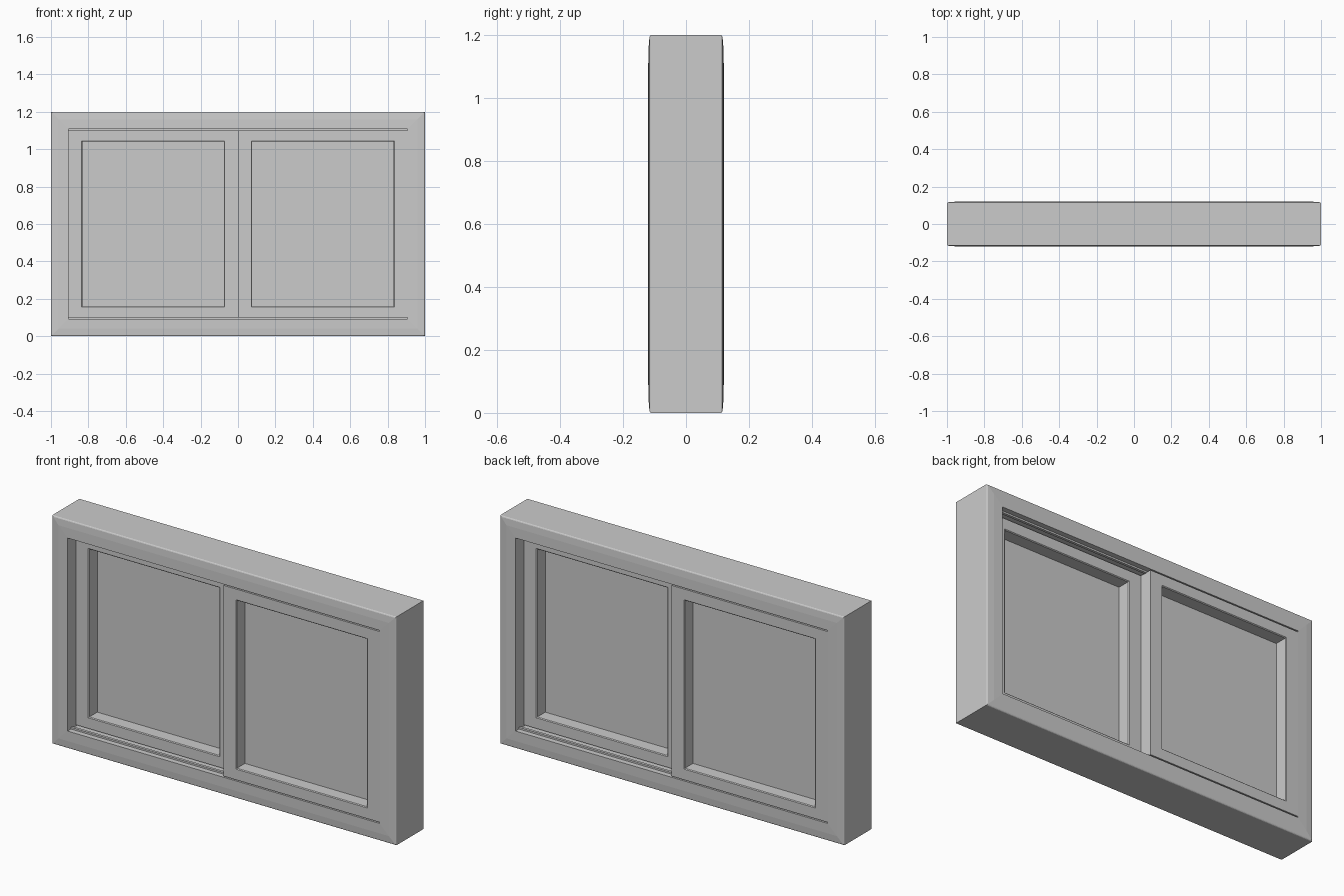
import bpy, bmesh

if "Cube" in bpy.data.objects:
    bpy.data.objects.remove(bpy.data.objects["Cube"])


def finish(name, bm):
    bmesh.ops.recalc_face_normals(bm, faces=bm.faces)
    me = bpy.data.meshes.new(name)
    bm.to_mesh(me)
    bm.free()
    ob = bpy.data.objects.new(name, me)
    bpy.context.collection.objects.link(ob)
    return ob


def ring(name, x0, x1, z0, z1, profile):
    """Sweep a closed (inset_x, inset_z, y) section around a rectangle."""
    bm = bmesh.new()
    loops = []
    for ix, iz, y in profile:
        corners = [(x0 + ix, z0 + iz), (x1 - ix, z0 + iz),
                   (x1 - ix, z1 - iz), (x0 + ix, z1 - iz)]
        loops.append([bm.verts.new((x, y, z)) for x, z in corners])
    for i, a in enumerate(loops):
        b = loops[(i + 1) % len(loops)]
        for j in range(4):
            k = (j + 1) % 4
            bm.faces.new((a[j], a[k], b[k], b[j]))
    return finish(name, bm)


def box(name, x0, x1, y0, y1, z0, z1):
    bm = bmesh.new()
    bmesh.ops.create_cube(bm, size=1)
    for v in bm.verts:
        v.co.x = x1 if v.co.x > 0 else x0
        v.co.y = y1 if v.co.y > 0 else y0
        v.co.z = z1 if v.co.z > 0 else z0
    return finish(name, bm)


# Outer frame with softened outer edges and faintly sloping faces
half = [(0, .111), (.002, .114), (.006, .116), (.04, .119), (.093, .12)]
section = [(i, i, y) for i, y in half] + [(i, i, -y) for i, y in reversed(half)]
ring("outer_frame", -1, 1, 0, 1.2, section)

# Sliding tracks along head and sill, front and back
for side, s in (("front", -1), ("back", 1)):
    ya, yb = sorted((s * .078, s * .092))
    box(side + "_sill_track", -.907, .907, ya, yb, .09, .102)
    box(side + "_head_track", -.907, .907, ya, yb, 1.098, 1.11)

# Two sashes: left one sits to the back, right one to the front
for side, x0, x1, yc in (("left", -.907, 0, .035), ("right", 0, .907, -.035)):
    ya, yb = yc - .085, yc + .085
    sx, sz, b = .075, .06, .004
    ring(side + "_sash", x0, x1, .099, 1.101,
         [(0, 0, ya), (sx - b, sz - b, ya), (sx, sz, ya + b),
          (sx, sz, yb - b), (sx - b, sz - b, yb), (0, 0, yb)])
    box(side + "_pane", x0 + .07, x1 - .07, yc - .015, yc + .015, .154, 1.046)
